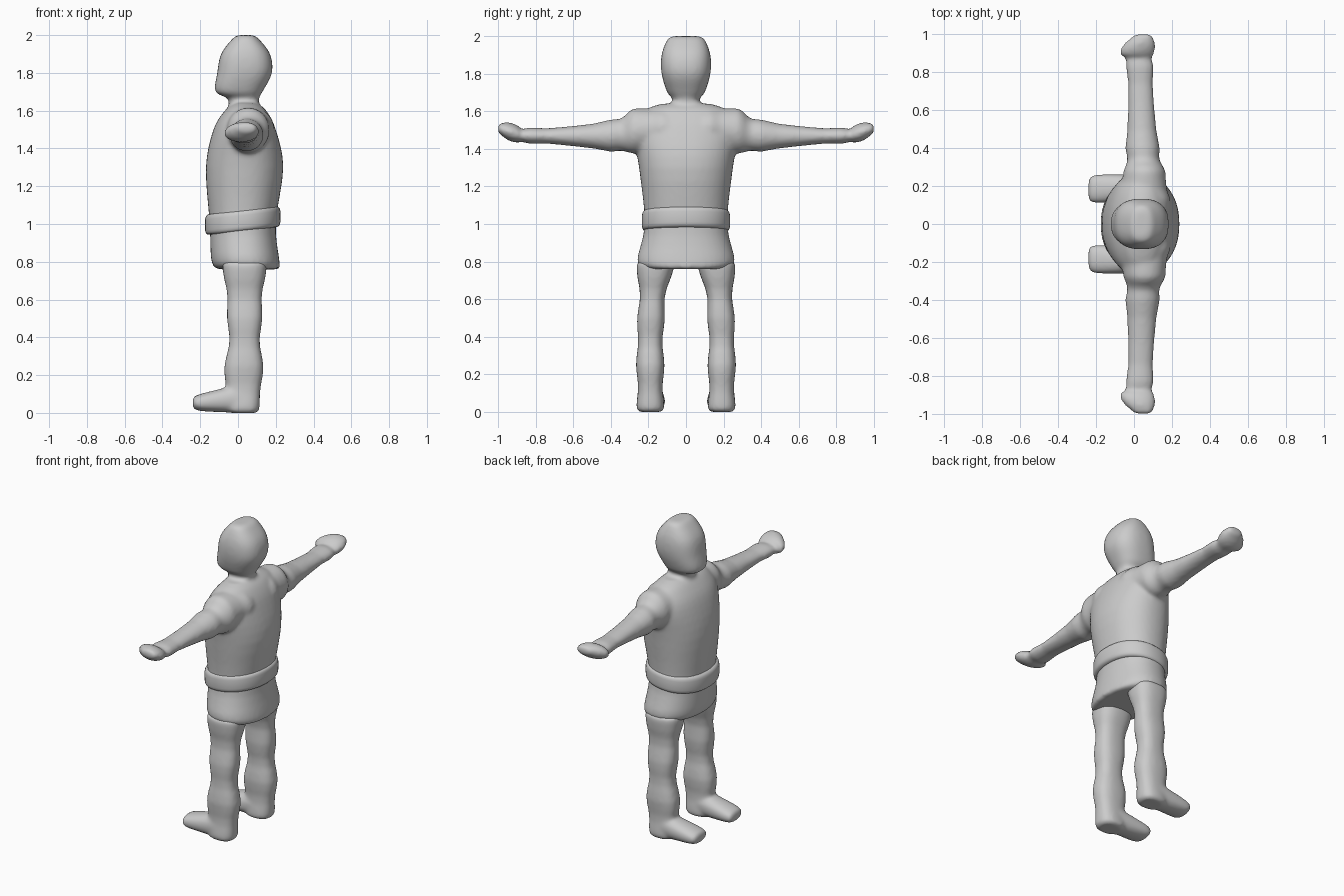
import bpy
import bmesh
from math import cos, sin, pi, tau

cube = bpy.data.objects.get("Cube")
if cube:
    bpy.data.objects.remove(cube, do_unlink=True)

grey = bpy.data.materials.new("plain grey")
grey.use_nodes = True
grey.diffuse_color = (0.6, 0.6, 0.6, 1)
grey.node_tree.nodes["Principled BSDF"].inputs["Base Color"].default_value = grey.diffuse_color


def bend(value, power):
    """Square off a sine or cosine so that a circle becomes a rounded box."""
    return abs(value) ** (2 / power) * (1 if value > 0 else -1)


def smooth_path(sections, steps=4):
    """Add flowing sections between the given ones."""
    padded = [sections[0], *sections, sections[-1]]
    path = []
    for before, start, end, after in zip(padded, padded[1:], padded[2:], padded[3:]):
        for step in range(steps):
            t = step / steps
            section = []
            for a, b, c, d in zip(before, start, end, after):
                leave, arrive = (c - a) / 2, (d - b) / 2
                gap = c - b
                cubic = leave + arrive - 2 * gap
                square = 3 * gap - 2 * leave - arrive
                section.append(b + t * (leave + t * (square + t * cubic)))
            path.append(section)
    path.append(sections[-1])
    return path


def with_folds(sections, spacing, depth=.006):
    """Swell and pinch the sections at a regular spacing, like creased cloth."""
    folded = []
    for station, u_low, u_high, v_low, v_high in smooth_path(sections):
        swell = depth * cos(tau * station / spacing)
        folded.append((station, u_low - swell, u_high + swell, v_low - swell, v_high + swell))
    return folded


def symmetric(sections):
    """Turn (station, front, back, half width) into full sections."""
    return [(s, front, back, -half, half) for s, front, back, half in sections]


def loft(bm, sections, place, power=2.0, sides=40):
    """Skin a row of rounded sections: (station, u low, u high, v low, v high)."""
    loops = []
    for station, u_low, u_high, v_low, v_high in sections:
        loop = []
        for i in range(sides):
            angle = tau * i / sides
            u = (u_low + u_high + (u_high - u_low) * bend(cos(angle), power)) / 2
            v = (v_low + v_high + (v_high - v_low) * bend(sin(angle), power)) / 2
            loop.append(bm.verts.new(place(station, u, v)))
        loops.append(loop)
    for lower, upper in zip(loops, loops[1:]):
        for i in range(sides):
            j = (i + 1) % sides
            bm.faces.new((lower[i], lower[j], upper[j], upper[i]))
    bm.faces.new(reversed(loops[0]))
    bm.faces.new(loops[-1])


def finish(name, bm):
    """Make the object and select it for shading."""
    bmesh.ops.recalc_face_normals(bm, faces=bm.faces[:])
    mesh = bpy.data.meshes.new(name)
    bm.to_mesh(mesh)
    bm.free()
    mesh.materials.append(grey)
    obj = bpy.data.objects.new(name, mesh)
    bpy.context.collection.objects.link(obj)
    bpy.ops.object.select_all(action="DESELECT")
    obj.select_set(True)
    bpy.context.view_layer.objects.active = obj
    return obj


def fuse(obj):
    """Melt overlapping volumes into one soft skin."""
    remesh = obj.modifiers.new("fuse", "REMESH")
    remesh.mode = "VOXEL"
    remesh.voxel_size = .011
    remesh.use_smooth_shade = True
    soften = obj.modifiers.new("soften", "SMOOTH")
    soften.factor = .5
    soften.iterations = 10


# Upper body: coat with hem, neck, head and both arms
coat = [
    (.76, -.1, .22, .2), (.8, -.14, .22, .26), (1, -.15, .2, .22),
    (1.3, -.17, .24, .25), (1.5, -.13, .2, .28), (1.6, -.07, .15, .23),
    (1.64, -.02, .1, .13),
]
head = [
    (1.58, -.06, .12, .11), (1.66, -.05, .11, .07), (1.7, -.12, .13, .1),
    (1.8, -.11, .18, .13), (1.9, -.09, .17, .13), (1.98, -.03, .11, .1),
    (2, 0, .08, .07),
]
arm = [
    (.1, -.1, .19, 1.4, 1.62), (.28, -.05, .16, 1.38, 1.61),
    (.4, -.04, .13, 1.39, 1.55), (.83, -.04, .1, 1.43, 1.51),
    (.9, -.08, .11, 1.43, 1.53), (1, 0, .1, 1.48, 1.54),
]
bm = bmesh.new()
loft(bm, smooth_path(symmetric(coat)), lambda s, u, v: (u, v, s), power=2.2)
loft(bm, smooth_path(symmetric(head)), lambda s, u, v: (u, v, s), power=2.5)
for side in (-1, 1):
    loft(bm, with_folds(arm, spacing=.135), lambda s, u, v: (u, side * s, v))
fuse(finish("coat_head_and_arms", bm))

# Legs with feet, mirrored across the body
leg = [
    (0, -.03, .09, .14, .24), (.03, -.06, .11, .12, .26),
    (.2, -.07, .13, .12, .26), (.4, -.05, .12, .12, .26),
    (.6, -.06, .13, .11, .25), (.8, -.08, .15, .06, .26),
]
foot = [
    (-.24, .13, .23, .03, .08), (-.2, .11, .26, .01, .1),
    (0, .12, .26, 0, .15),
]
for side, place_name in ((1, "back"), (-1, "front")):
    bm = bmesh.new()
    loft(bm, with_folds(leg, spacing=.25), lambda s, u, v: (u, side * v, s), power=2.5)
    loft(bm, smooth_path(foot), lambda s, u, v: (s, side * u, v), power=2.3)
    fuse(finish("leg_" + place_name, bm))

# Belt: a thick rounded band, tilted down at the belly
belt = []
rows = 12
for row in range(rows + 1):
    angle = pi * (row / rows - .5)
    bulge = .04 * bend(cos(angle), 4)
    height = 1.015 + .055 * bend(sin(angle), 4)
    belt.append((height, -.135 - bulge, .185 + bulge, .195 + bulge))
bm = bmesh.new()
loft(bm, symmetric(belt), lambda s, u, v: (u, v, s + u / 9), power=2.2, sides=64)
finish("belt", bm)
bpy.ops.object.shade_smooth_by_angle(angle=.7)
